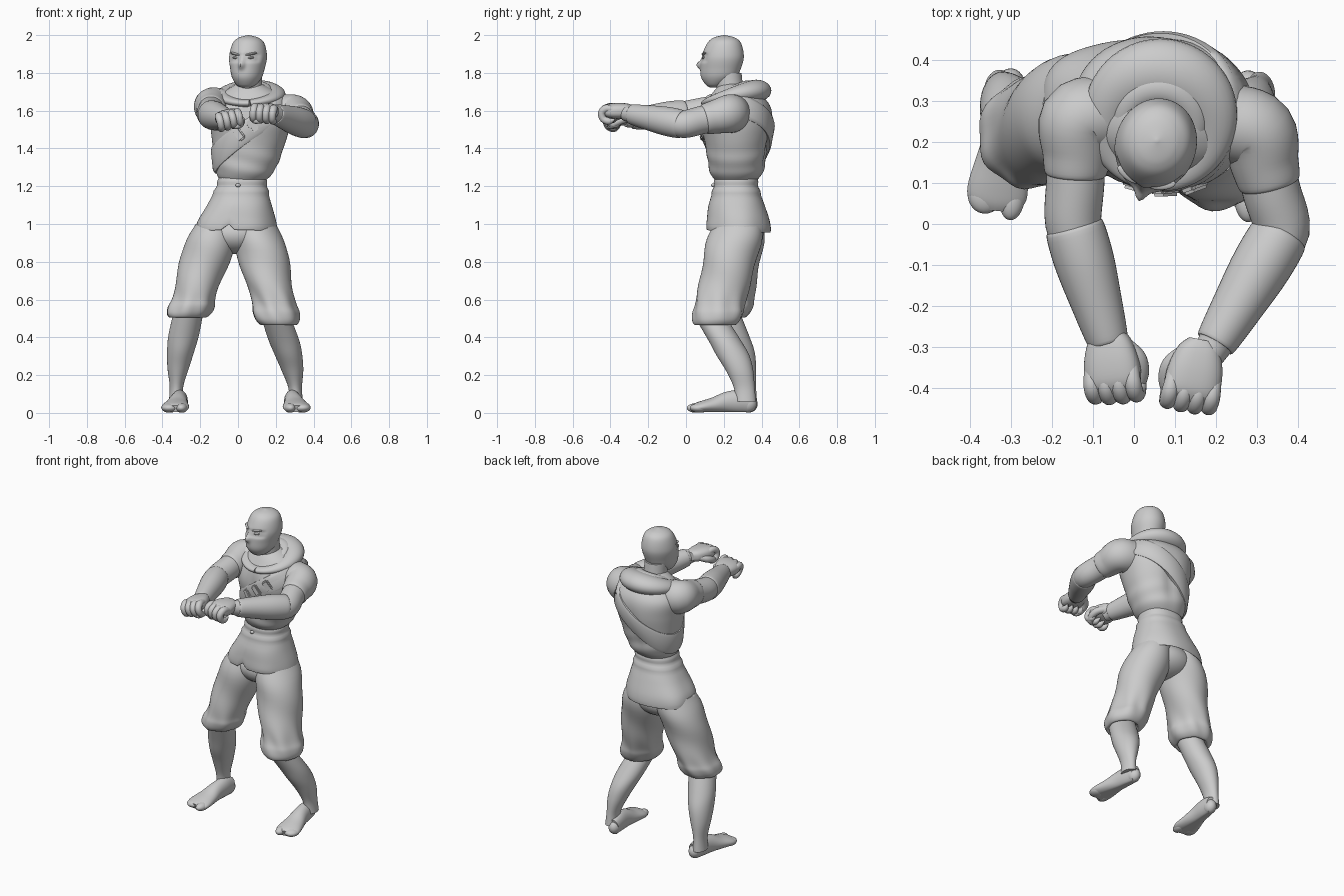
import bpy, bmesh, math
from math import sin, cos, pi, radians, exp
from mathutils import Vector, Matrix, Euler

if "Cube" in bpy.data.objects:
    bpy.data.objects.remove(bpy.data.objects["Cube"])

Z, X = Vector((0, 0, 1)), Vector((1, 0, 0))


def bump(v, centre, width):
    return exp(-((v - centre) / width) ** 2)


def finish(name, bm, M=None):
    bmesh.ops.recalc_face_normals(bm, faces=bm.faces)
    me = bpy.data.meshes.new(name)
    bm.to_mesh(me)
    bm.free()
    for p in me.polygons:
        p.use_smooth = True
    me.set_sharp_from_angle(angle=radians(55))
    ob = bpy.data.objects.new(name, me)
    bpy.context.collection.objects.link(ob)
    if M:
        ob.matrix_world = M
    return ob


def spline(R, sub):
    """Catmull-Rom through rings (x, y, z, ra, rb)."""
    out = []
    for i in range(len(R) - 1):
        quad = R[max(i - 1, 0)], R[i], R[i + 1], R[min(i + 2, len(R) - 1)]
        for k in range(sub):
            t = k / sub
            out.append([b + .5 * t * (c - a + t * (2 * a - 5 * b + 4 * c - d + t * (3 * (b - c) + d - a)))
                        for a, b, c, d in zip(*quad)])
    return out + [R[-1]]


def bridge(bm, rows):
    n = len(rows[0])
    for r, s in zip(rows, rows[1:]):
        for k in range(n):
            bm.faces.new((r[k], r[(k + 1) % n], s[(k + 1) % n], s[k]))


def loft(name, rings, ref=None, seg=40, sub=5, disp=None, M=None, p=2.0, yaw=0):
    """Skin elliptical rings: level rings when ref is None, else square to the path."""
    R = spline(rings, sub)
    bm, rows = bmesh.new(), []
    for i, (x, y, z, ra, rb) in enumerate(R):
        a, b = Vector((cos(yaw), sin(yaw), 0)), Vector((-sin(yaw), cos(yaw), 0))
        if ref is not None:
            T = (Vector(R[min(i + 1, len(R) - 1)][:3]) - Vector(R[max(i - 1, 0)][:3])).normalized()
            a = T.cross(ref).normalized()
            b = a.cross(T)
        row = []
        for k in range(seg):
            th = 2 * pi * k / seg
            u, v = (math.copysign(abs(w) ** (2 / p), w) for w in (cos(th), sin(th)))
            out = a * u * max(ra, .001) + b * v * max(rb, .001)
            co = Vector((x, y, z)) + out
            row.append(bm.verts.new(disp(co, th, out.normalized()) if disp else co))
        rows.append(row)
    bridge(bm, rows)
    bm.faces.new(rows[0])
    bm.faces.new(rows[-1])
    return finish(name, bm, M)


def along(a, b, profile, ease=lambda t: t):
    """Rings between points a and b; profile holds (t, ra, rb)."""
    a, b = Vector(a), Vector(b)
    rings = []
    for t, ra, rb in profile:
        q = a.lerp(b, ease(t))
        rings.append((q.x, q.y, a.z + (b.z - a.z) * t, ra, rb))
    return rings


def blob(name, loc, size, rot=(0, 0, 0), M=Matrix()):
    bm = bmesh.new()
    bmesh.ops.create_uvsphere(bm, u_segments=24, v_segments=14, radius=1)
    return finish(name, bm, M @ Matrix.LocRotScale(Vector(loc), Euler(rot), Vector(size)))


# upper tunic, turned a little towards -x
TURN = -.14
torso = [(.025, .265, 1.23, .12, .11), (.037, .268, 1.28, .155, .142), (.053, .27, 1.39, .184, .162),
         (.065, .274, 1.52, .21, .182), (.066, .274, 1.62, .212, .172), (.066, .264, 1.69, .155, .125),
         (.06, .25, 1.74, .07, .07)]


def torso_shape(co, th, n):
    d = .012 * max(0, -sin(th)) * bump(co.z, 1.54, .07) * (1 - 1.6 * bump(cos(th), 0, .16))
    d -= .014 * max(0, sin(th)) * bump(cos(th), 0, .2) * bump(co.z, 1.42, .12)
    return co + n * (d + .003 * sin(co.z * 60 + 3 * cos(th)) * bump(co.z, 1.32, .07))


loft("upper_tunic", torso, seg=56, sub=8, disp=torso_shape, p=2.15, yaw=TURN)


# diagonal sash following the tunic surface
def on_torso(th, z, off):
    R = spline(torso, 8)
    for a, b in zip(R, R[1:]):
        if a[2] <= z <= b[2]:
            x, y, _, ra, rb = Vector(a).lerp(Vector(b), (z - a[2]) / (b[2] - a[2]))
            v = Vector(((ra + off) * cos(th), (rb + off) * sin(th), 0))
            return Vector((x, y, z)) + Matrix.Rotation(TURN, 3, 'Z') @ v


def sash_z(th):
    return 1.485 + .15 * cos(th)


bm, turns = bmesh.new(), [2 * pi * k / 72 for k in range(72)]
bridge(bm, [[bm.verts.new(on_torso(th, sash_z(th) + .068 * w, off)) for th in turns]
            for w, off in ((-1, -.012), (-1, .008), (-.7, .014), (.7, .014), (1, .008), (1, -.012))])
finish("sash", bm)

# three pouches on the front of the sash
for i, deg in enumerate((-98, -80, -62)):
    th = radians(deg)
    bm = bmesh.new()
    bmesh.ops.create_cube(bm, size=1, matrix=Matrix.Diagonal((.042, .028, .068, 1)))
    bmesh.ops.bevel(bm, geom=bm.edges[:], offset=.007, segments=2, affect='EDGES')
    finish(f"pouch_{i + 1}", bm, Matrix.Translation(on_torso(th, sash_z(th) + .01, .01))
           @ Matrix.Rotation(th + pi / 2 + TURN, 4, 'Z') @ Matrix.Rotation(-.65, 4, 'Y'))


# waist wrap and flared skirt with a front notch
def skirt_shape(co, th, n):
    low = max(0, min(1, (1.12 - co.z) / .14))
    d = .004 * low * sin(5 * th + 1) + .006 * (bump(co.z, 1.225, .014) + bump(co.z, 1.175, .014))
    return co + n * d + Z * low * (.035 * bump(th, 1.46 * pi, .08) + .012 * max(0, -sin(th)))


loft("waist_skirt", [(.025, .265, 1.27, .122, .11), (.02, .265, 1.20, .132, .116), (.007, .268, 1.10, .171, .148),
     (-.008, .276, 1.02, .206, .165), (-.012, .278, .97, .216, .169), (-.012, .278, .963, .205, .16),
     (0, .275, 1.06, .14, .12)], seg=64, sub=8, disp=skirt_shape, p=2.3, yaw=-.04)
blob("waist_knot", (0, .143, 1.205), (.014, .01, .01))
blob("trouser_seat", (-.012, .27, .945), (.17, .14, .105))


# baggy trousers gathered under the knee, bare shins, split-toed feet
def trouser_shape(co, th, n):
    return co + n * (.0045 * bump(co.z, .56, .08) * sin(7 * th + co.z * 14) + .004 * sin(2 * th + co.z * 26))


def leg(side, hip, cuff, ankle, s):
    loft(side + "_trouser", along(hip, cuff, (
        (0, .105, .13), (.2, .137, .145), (.55, .124, .136), (.78, .114, .133), (.88, .12, .137),
        (.96, .113, .125), (1, .09, .1), (.93, .07, .075))), disp=trouser_shape, seg=48)
    loft(side + "_shin", along(cuff, ankle, (
        (-.1, .078, .083), (.2, .081, .086), (.4, .072, .087), (.6, .057, .072), (.82, .036, .055), (1, .038, .056)),
        ease=lambda t: sin(t * pi / 2)))
    M = Matrix.Translation((ankle[0] + s * .022, ankle[1] - .315, 0)) @ Matrix.Rotation(s * .12, 4, 'Z')
    flat = lambda co, th, n: Vector((co.x, co.y, max(co.z, .004)))
    loft(side + "_foot", [(-s * .008, y, z, a, z * 1.02) for y, z, a in
         ((.35, .05, .034), (.29, .06, .042), (.22, .055, .048), (.15, .041, .062),
          (.09, .032, .073), (.055, .026, .07), (.035, .02, .05))], ref=Z, disp=flat, M=M)
    blob(side + "_heel", (-s * .008, .332, .047), (.037, .046, .045), M=M)
    for toe, x, y, wide in (("big_toe", -.046, .06, .03), ("outer_toes", .02, .068, .044)):
        blob(f"{side}_{toe}", (s * x, y, .026), (wide, .05, .025), M=M)


leg("right", (-.115, .28, 1.0), (-.268, .212, .505), (-.328, .32, .06), -1)
leg("left", (.092, .275, 1.0), (.215, .155, .465), (.306, .315, .06), 1)


# arms: short sleeve, bare arm, long bracer
def arm(side, root, cap, elbow, wrist):
    def tube(part, *spans):
        rings = sum((along(a, b, [(t, r, r * 1.05) for t, r in prof]) for a, b, prof in spans), [])
        loft(f"{side}_{part}", rings, ref=Z)
    tube("sleeve", (root, cap, ((0, .085), (.55, .096), (1, .096))),
         (cap, elbow, ((.3, .084), (.5, .076), (.53, .064))))
    tube("arm", (cap, elbow, ((.25, .07), (.6, .071), (1, .068))), (elbow, wrist, ((.3, .055),)))
    tube("bracer", (elbow, wrist, ((.02, .06), (.05, .072), (.33, .073), (.7, .062), (1, .051), (1.03, .044), (1.15, .038))))


arm("right", (-.02, .285, 1.6), (-.136, .25, 1.622), (-.148, 0, 1.58), (-.065, -.28, 1.556))
arm("left", (.17, .275, 1.59), (.3, .222, 1.582), (.36, -.018, 1.527), (.202, -.285, 1.58))


# clenched fists, palm down
def fist(side, loc, yaw, roll, s):
    M = Matrix.Translation(loc) @ Matrix.Rotation(yaw, 4, 'Z') @ Matrix.Rotation(roll, 4, 'Y')
    loft(side + "_palm", [(0, y, .01, a, b) for y, a, b in
         ((.085, .03, .026), (.06, .052, .036), (.01, .067, .041), (-.04, .068, .037), (-.07, .052, .022))],
         ref=Z, M=M, p=2.6)
    for i in range(4):
        x, reach = s * (.051 - .034 * i), 1 - .02 * (i - 1) ** 2
        loft(f"{side}_finger_{i + 1}", [(x, y * reach, z, r, r) for y, z, r in
             ((-.01, .02, .017), (-.052, .025, .021), (-.078, .003, .0205), (-.07, -.03, .019),
              (-.035, -.042, .018), (-.003, -.03, .004))], ref=X, seg=16, M=M)
    loft(side + "_thumb", [(s * x, y, z, r, r) for x, y, z, r in
         ((.035, .045, 0, .02), (.06, .01, -.014, .022), (.06, -.03, -.032, .02), (.036, -.06, -.046, .018),
          (.005, -.064, -.05, .004))], ref=Z, seg=16, M=M)


fist("right", (-.052, -.343, 1.557), .1, -.22, 1)
fist("left", (.147, -.365, 1.59), -.2, .08, -1)

# neck, hood roll and its inner fold
loft("neck", along((.062, .25, 1.6), (.056, .22, 1.8), ((0, .1, .09), (.5, .072, .072), (1, .07, .074))))


def hood(name, radius, z0, rise, wide, tall, grow):
    rings = []
    for k in range(25):
        th = 2 * pi * k / 24 - pi / 2
        b = (1 + sin(th + .15)) / 2
        rings.append((.062 + radius * cos(th), .247 + radius * sin(th), z0 + rise * b ** .8, wide + grow * b, tall + grow * b))
    loft(name, rings, ref=Z, seg=24, sub=3)


hood("hood_roll", .127, 1.638, .068, .04, .02, .038)
hood("hood_inner_fold", .085, 1.665, .06, .025, .018, .018)

# masked head, turned towards -x, with a recessed eye slit
HM = Matrix.Translation((.055, .2, 0)) @ Matrix.Rotation(-.29, 4, 'Z')


def face_shape(co, th, n):
    front = max(0, min(1, (-sin(th) - .45) / .2))
    slit = 1 / (1 + exp((1.858 - co.z) / .003)) / (1 + exp((co.z - 1.901) / .003))
    ridge = .024 * bump(cos(th), 0, .15) * (bump(co.z, 1.842, .022) + .35 * bump(co.z, 1.88, .03))
    return co + n * front * (ridge - .007 * slit)


loft("head", [(0, y, z, a, b) for y, z, a, b in
     ((-.05, 1.722, .025, .025), (-.042, 1.738, .052, .056), (-.028, 1.775, .077, .094), (-.018, 1.82, .089, .108),
      (-.006, 1.885, .099, .113), (.002, 1.955, .084, .091), (.003, 1.986, .052, .058), (.003, 2, .003, .003))],
     seg=72, sub=12, disp=face_shape, M=HM)
for s, side in ((-1, "right"), (1, "left")):
    blob(side + "_eye", (s * .04, -.094, 1.88), (.02, .014, .007), (0, -s * .1, s * .35), HM)
    blob(side + "_brow", (s * .042, -.095, 1.9), (.034, .014, .007), (0, -s * .2, s * .35), HM)
